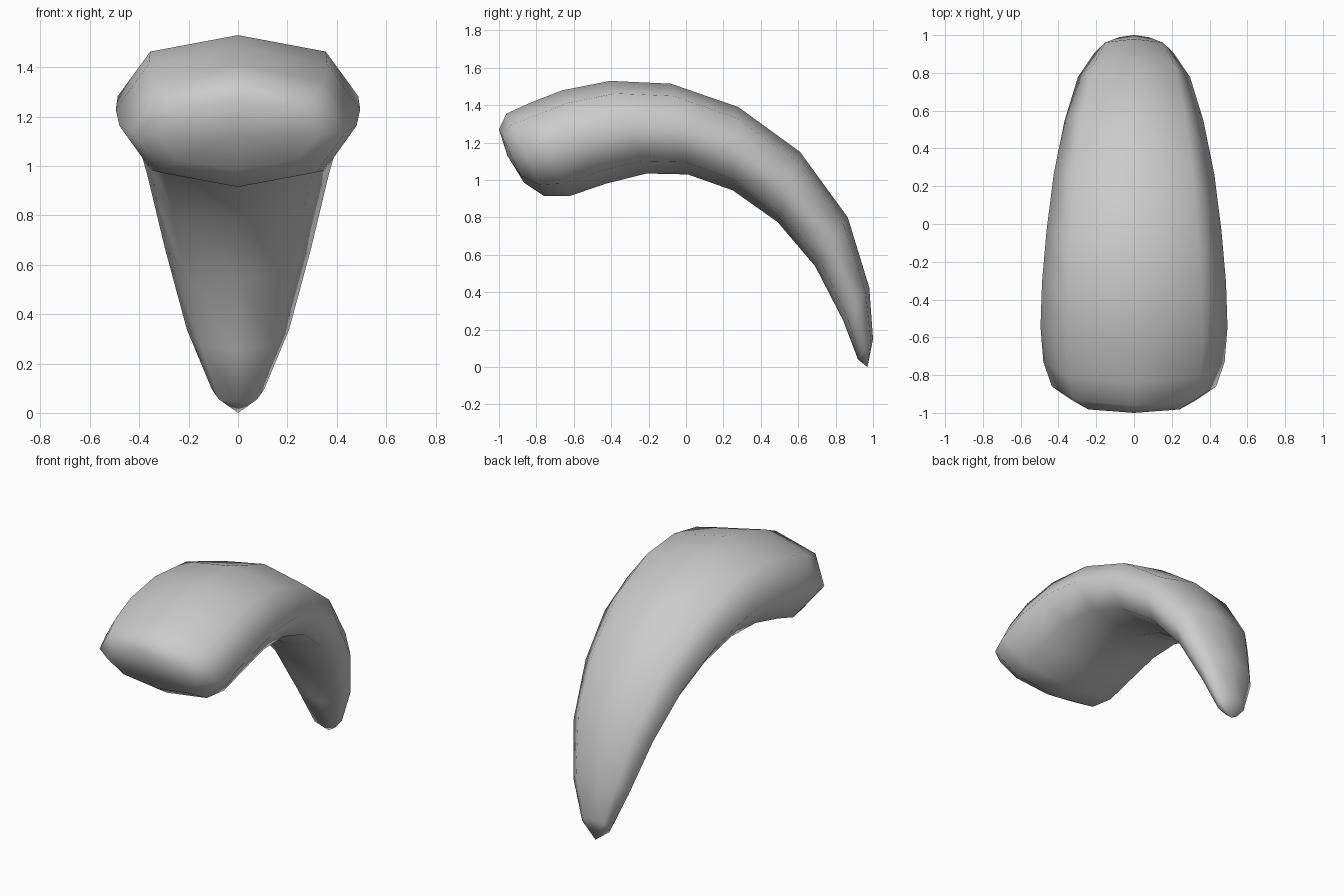
import bpy, bmesh, math
from mathutils import Vector

if "Cube" in bpy.data.objects:
    bpy.data.objects.remove(bpy.data.objects["Cube"])

# Rings along the claw: outer y, z, inner y, z, half width
RINGS = [
    (-1.00, 1.27, -0.865, 0.985, 0.33),
    (-0.96, 1.355, -0.76, 0.915, 0.435),
    (-0.84, 1.41, -0.62, 0.915, 0.48),
    (-0.66, 1.48, -0.43, 0.98, 0.495),
    (-0.405, 1.53, -0.21, 1.035, 0.487),
    (-0.08, 1.515, 0.01, 1.03, 0.463),
    (0.28, 1.39, 0.25, 0.945, 0.425),
    (0.61, 1.15, 0.49, 0.775, 0.367),
    (0.865, 0.80, 0.69, 0.54, 0.297),
    (0.98, 0.425, 0.84, 0.25, 0.207),
    (1.00, 0.15, 0.92, 0.04, 0.106),
]
SIDES = 8
DIAG = 0.73  # slightly squared octagon


def unit(i):
    c, s = (round(f(math.tau * i / SIDES), 4) for f in (math.cos, math.sin))
    return (math.copysign(DIAG, c), math.copysign(DIAG, s)) if i % 2 else (c, s)


bm = bmesh.new()
loops = []
for oy, oz, iy, iz, w in RINGS:
    outer, inner = Vector((0, oy, oz)), Vector((0, iy, iz))
    mid, half = (outer + inner) / 2, (outer - inner) / 2
    loop = []
    for i in range(SIDES):
        c, s = unit(i)
        loop.append(bm.verts.new(mid + half * s + Vector((w * c, 0, 0))))
    loops.append(loop)

# Curved body
for a, b in zip(loops, loops[1:]):
    for i in range(SIDES):
        j = (i + 1) % SIDES
        bm.faces.new((a[i], a[j], b[j], b[i]))

# Blunt root and pointed tip, each closed with four quads around a centre
for loop, co in ((loops[0], (0, -0.955, 1.13)), (loops[-1], (0, 0.97, 0.0))):
    centre = bm.verts.new(co)
    for i in range(0, SIDES, 2):
        bm.faces.new((centre, loop[i], loop[i + 1], loop[(i + 2) % SIDES]))

bmesh.ops.recalc_face_normals(bm, faces=bm.faces)
for f in bm.faces:
    f.smooth = True
mesh = bpy.data.meshes.new("claw")
bm.to_mesh(mesh)
bm.free()
bpy.context.collection.objects.link(bpy.data.objects.new("claw", mesh))
